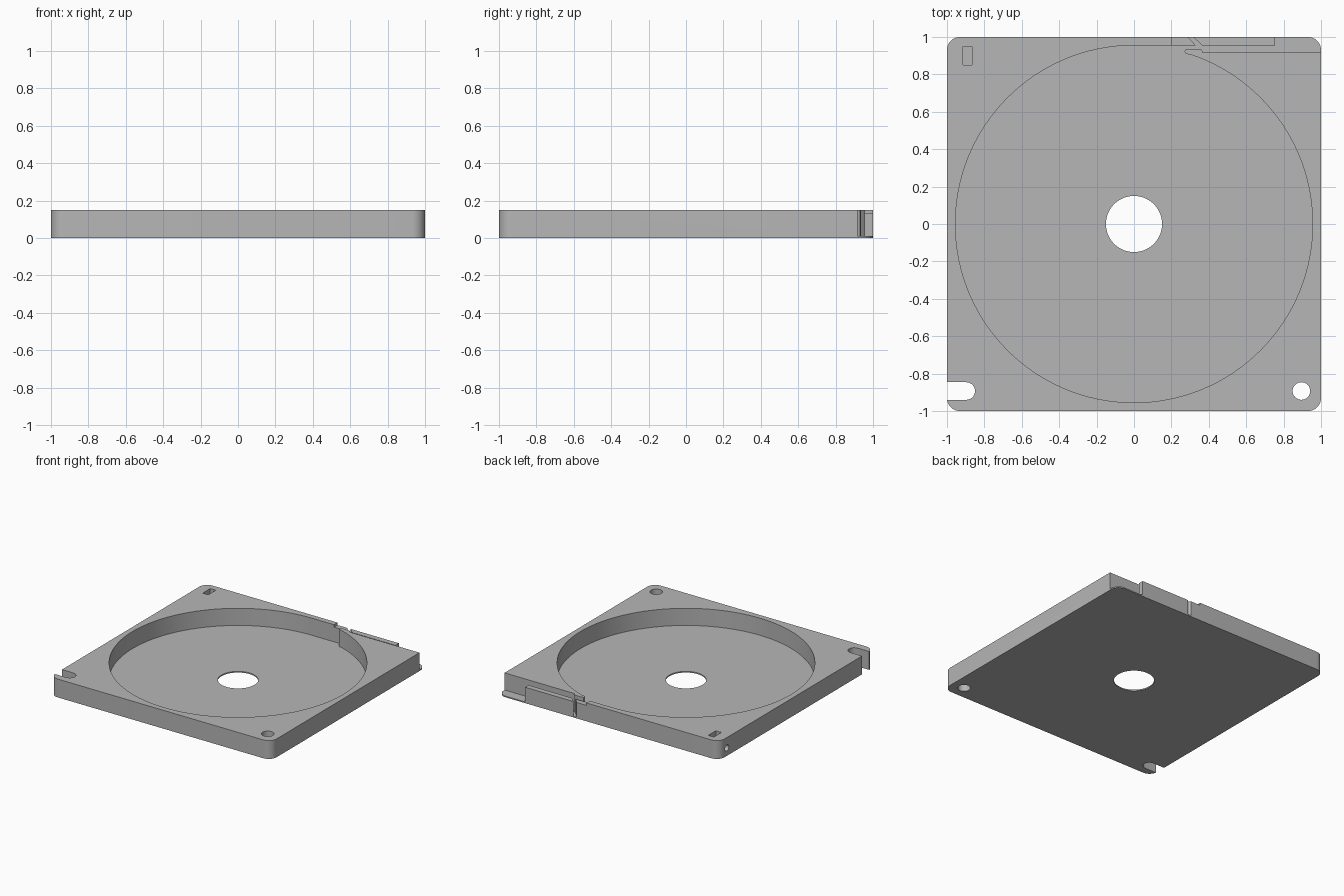
import bpy
import bmesh
from math import cos, sin, radians

cube = bpy.data.objects.get("Cube")
if cube:
    bpy.data.objects.remove(cube, do_unlink=True)

HEIGHT, FLOOR, LOW_WALL = 0.15, 0.01, 0.13
OVER = 0.3          # cutters reach past the tray
REEL_R = 0.955
LANE = 0.916        # inner side of the exit lane

grey = bpy.data.materials.new("plain grey")
grey.use_nodes = True
grey.diffuse_color = (0.47, 0.47, 0.47, 1)
grey.node_tree.nodes["Principled BSDF"].inputs["Base Color"].default_value = grey.diffuse_color


def arc(cx, cy, r, start, end, steps):
    angles = [radians(start + (end - start) * i / steps) for i in range(steps + 1)]
    return [(cx + r * cos(a), cy + r * sin(a)) for a in angles]


def circle(cx, cy, r, steps):
    return arc(cx, cy, r, 0, 360, steps)[:-1]


def rect(x0, x1, y0, y1):
    return [(x0, y0), (x1, y0), (x1, y1), (x0, y1)]


def prism(name, outline, z0, z1):
    """Extrude a plan outline from z0 to z1."""
    bm = bmesh.new()
    base = bm.faces.new([bm.verts.new((x, y, z0)) for x, y in outline])
    top = bmesh.ops.extrude_face_region(bm, geom=[base])["geom"]
    moved = [v for v in top if isinstance(v, bmesh.types.BMVert)]
    bmesh.ops.translate(bm, verts=moved, vec=(0, 0, z1 - z0))
    bmesh.ops.recalc_face_normals(bm, faces=bm.faces)
    mesh = bpy.data.meshes.new(name)
    bm.to_mesh(mesh)
    bm.free()
    mesh.materials.append(grey)
    obj = bpy.data.objects.new(name, mesh)
    bpy.context.collection.objects.link(obj)
    return obj


def cut(target, cutter):
    cutter.hide_render = True
    mod = target.modifiers.new("cut", "BOOLEAN")
    mod.operation = "DIFFERENCE"
    mod.solver = "EXACT"
    mod.object = cutter
    bpy.context.view_layer.objects.active = target
    bpy.ops.object.modifier_apply(modifier=mod.name)
    bpy.data.objects.remove(cutter, do_unlink=True)


# Square tray with rounded corners
corner = 0.07
inset = 1 - corner
outline = []
for i, (sx, sy) in enumerate([(1, 1), (-1, 1), (-1, -1), (1, -1)]):
    outline += arc(sx * inset, sy * inset, corner, 90 * i, 90 * i + 90, 10)
tray = prism("reel_tray", outline, 0, HEIGHT)

# Round reel pocket, running on into the guide nose, exit lane and diagonal slit
pocket = arc(0, 0, REEL_R, 90, 431.7, 120)
pocket += [(0.285, 0.908), (0.273, 0.914), (0.27, 0.922), (0.274, 0.931), (0.285, 0.936),
           (0.35, 0.936), (0.362, 0.931), (0.368, LANE)]
pocket += [(1 + OVER, LANE), (1 + OVER, 1 + OVER), (0.755, 1 + OVER), (0.755, REEL_R),
           (0.365, REEL_R), (0.295, 1.02), (0.27, 1.02), (0.33, REEL_R)]
cut(tray, prism("pocket_cutter", pocket, FLOOR, OVER))

# Lowered outer wall beside the exit lane
cut(tray, prism("low_wall_cutter", rect(0.2, 0.9, 0.945, 1 + OVER), LOW_WALL, OVER))

# Hub hole, round locating hole and open locating slot
pin_r, pin_y = 0.047, -0.893
cut(tray, prism("hub_cutter", circle(0, 0, 0.15, 64), -OVER, OVER))
cut(tray, prism("pin_cutter", circle(0.895, pin_y, pin_r, 32), -OVER, OVER))
slot = arc(-0.897, pin_y, pin_r, -90, 90, 16)
slot += [(-1 - OVER, pin_y + pin_r), (-1 - OVER, pin_y - pin_r)]
cut(tray, prism("slot_cutter", slot, -OVER, OVER))

# Small rectangular well with a side bore
cut(tray, prism("well_cutter", rect(-0.915, -0.865, 0.85, 0.948), FLOOR, OVER))
bore = prism("bore_cutter", circle(0, 0, 0.025, 24), 0, 0.2)
bore.rotation_euler = (0, radians(90), 0)
bore.location = (-1.1, 0.9, 0.065)
bpy.context.view_layer.update()
cut(tray, bore)

# Smooth curved walls, sharp edges
bpy.ops.object.select_all(action="DESELECT")
tray.select_set(True)
bpy.context.view_layer.objects.active = tray
bpy.ops.object.shade_smooth_by_angle(angle=radians(30))
